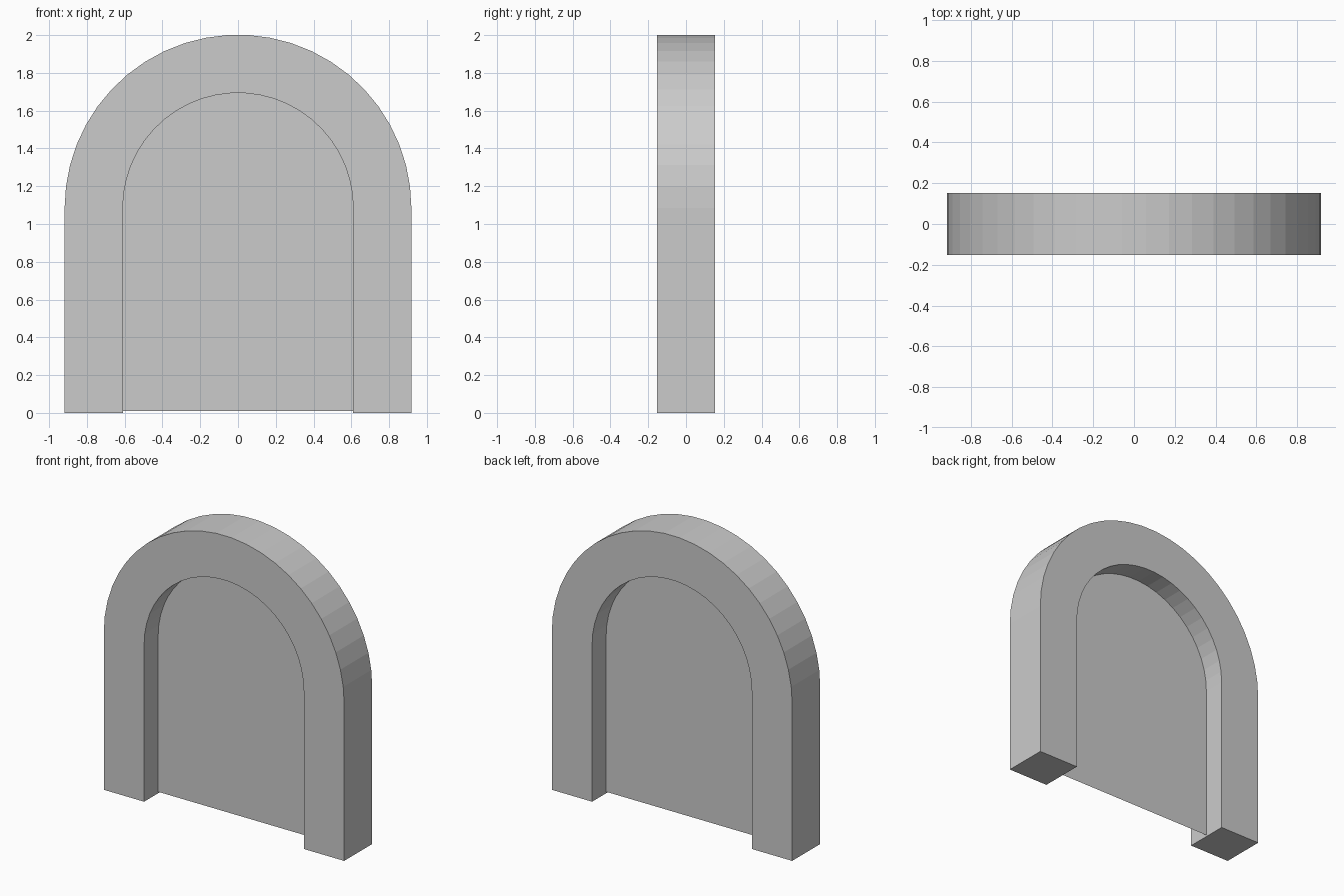
import bpy, math

cube = bpy.data.objects.get("Cube")
if cube:
    bpy.data.objects.remove(cube)

OUTER, INNER, SPRING, HALF_DEPTH, SEGMENTS = 0.918, 0.61, 1.084, 0.153, 25

stone = bpy.data.materials.new("light grey")
stone.use_nodes = True
colour = (0.6, 0.6, 0.6, 1)
stone.diffuse_color = colour
stone.node_tree.nodes["Principled BSDF"].inputs["Base Color"].default_value = colour


def arch_profile(radius, bottom):
    """Outline from the right foot over the round top to the left foot."""
    angles = [math.pi * i / SEGMENTS for i in range(SEGMENTS + 1)]
    curve = [(radius * math.cos(a), SPRING + radius * math.sin(a)) for a in angles]
    return [(radius, bottom)] + curve + [(-radius, bottom)]


def add_part(name, verts, faces):
    mesh = bpy.data.meshes.new(name)
    mesh.from_pydata(verts, [], faces)
    mesh.materials.append(stone)
    obj = bpy.data.objects.new(name, mesh)
    bpy.context.collection.objects.link(obj)
    return obj


# Arch frame: four-cornered section swept along the outline, with capped feet
outer, inner = arch_profile(OUTER, 0), arch_profile(INNER, 0)
verts, faces = [], []
for (ox, oz), (ix, iz) in zip(outer, inner):
    verts += [(ox, -HALF_DEPTH, oz), (ox, HALF_DEPTH, oz),
              (ix, HALF_DEPTH, iz), (ix, -HALF_DEPTH, iz)]
last = 4 * (len(outer) - 1)
for base in range(0, last, 4):
    for k in range(4):
        n = (k + 1) % 4
        faces.append((base + k, base + n, base + 4 + n, base + 4 + k))
faces += [(3, 2, 1, 0), tuple(range(last, last + 4))]
add_part("arch_frame", verts, faces)

# Thin panel closing the opening at mid depth
panel_outline = arch_profile(INNER, 0.01)
add_part("back_panel", [(x, 0, z) for x, z in panel_outline],
         [tuple(range(len(panel_outline)))[::-1]])
